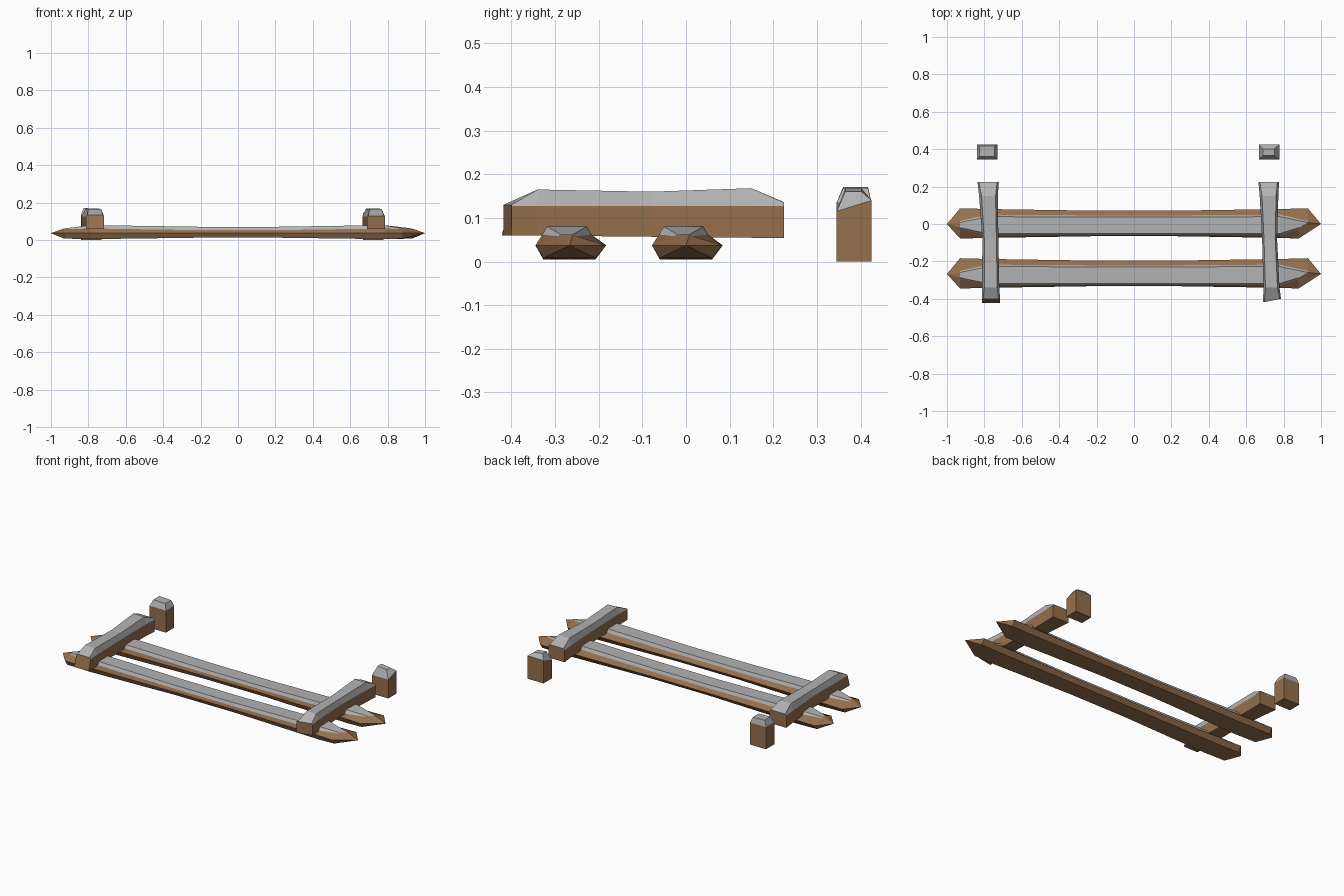
import bpy, bmesh
from mathutils import Vector

old = bpy.data.objects.get("Cube")
if old:
    bpy.data.objects.remove(old, do_unlink=True)


def make_material(name, rgb):
    mat = bpy.data.materials.new(name)
    mat.use_nodes = True
    mat.diffuse_color = (*rgb, 1)
    mat.node_tree.nodes["Principled BSDF"].inputs["Base Color"].default_value = (*rgb, 1)
    return mat


MATERIALS = [make_material("brown wood", (0.30, 0.16, 0.075)),
             make_material("grey snow", (0.45, 0.45, 0.45))]
WOOD, SNOW = range(2)


def loft(name, rings, colour, caps=(WOOD, WOOD)):
    """Skin closed rings of points; colour(ring, strip) picks each face's material."""
    bm = bmesh.new()
    loops = [[bm.verts.new(Vector(p)) for p in ring] for ring in rings]
    n = len(loops[0])
    for r in range(len(loops) - 1):
        a, b = loops[r], loops[r + 1]
        for s in range(n):
            t = (s + 1) % n
            face = bm.faces.new((a[s], a[t], b[t], b[s]))
            face.material_index = colour(r, s)
    for loop, cap in zip((loops[0], loops[-1]), caps):
        bm.faces.new(loop).material_index = cap
    bmesh.ops.remove_doubles(bm, verts=bm.verts[:], dist=0.0005)
    bmesh.ops.recalc_face_normals(bm, faces=bm.faces[:])
    mesh = bpy.data.meshes.new(name)
    bm.to_mesh(mesh)
    bm.free()
    for mat in MATERIALS:
        mesh.materials.append(mat)
    obj = bpy.data.objects.new(name, mesh)
    bpy.context.collection.objects.link(obj)
    return obj


# Fallen rails: eight-sided beams, waisted in the middle, pointed at both ends
def rail_ring(x, yc, bottom, mid, shoulder, top, zb, zs, zt, front_x=None):
    fx = x if front_x is None else front_x
    drift = -0.006
    half = [(bottom, zb, 0), (mid, 0.037, 0.003), (shoulder, zs, drift), (top, zt, drift)]
    back = [(x, yc + d + y, z) for y, z, d in half]
    front = [(fx, yc + d - y, z) for y, z, d in half]
    return back + front[::-1]


def rail(name, yc):
    end = (0.06, 0.081, 0.022, 0.014, 0.008, 0.058, 0.062)
    full = (0.06, 0.077, 0.056, 0.045, 0.005, 0.062, 0.08)
    waist = (0.052, 0.068, 0.052, 0.044, 0.013, 0.053, 0.071)
    tip = (0, 0, 0, 0, 0.037, 0.037, 0.037)
    rings = [[(-1, yc, 0.037)] * 8,
             rail_ring(-0.93, yc, *end),
             rail_ring(-0.78, yc, *full),
             rail_ring(-0.2, yc, *waist),
             rail_ring(0.2, yc, *waist),
             rail_ring(0.78, yc, *full),
             rail_ring(0.93, yc, *end, front_x=0.88),
             [(1, yc, 0.037)] * 8]
    last = len(rings) - 2

    def colour(r, s):
        return SNOW if s in (2, 3, 4) and 0 < r < last else WOOD

    # Point ends: build the tips as tiny rings that merge into one vertex
    return loft_pointed(name, rings, colour)


def loft_pointed(name, rings, colour):
    # Shrink the end rings instead of stacking identical points, so caps are valid
    for i, inner in ((0, 1), (-1, -2)):
        tip = Vector(rings[i][0])
        rings[i] = [tip.lerp(Vector(p), 0.002) for p in rings[inner]]
    return loft(name, rings, colour)


rail("back_rail", 0.0)
rail("front_rail", -0.267)


# Fallen posts lying across the rails, with a snow cap sloping down at each end
def lying_post(name, stations, front_skew, front_slant):
    rings = []
    for i, (y, xc, w, zt) in enumerate(stations):
        skew = front_skew if i == 0 else 0
        slant = front_slant if i == 0 else 0
        t = w * (0.75 if 0 < i < len(stations) - 1 else 0.85)
        zb = 0.06 - 0.01 * (y + 0.4)
        rings.append([(xc - w, y, zb), (xc + w, y + skew, zb),
                      (xc + w, y + skew + slant, 0.127), (xc + t, y + skew + slant, zt),
                      (xc - t, y + slant, zt), (xc - w, y + slant, 0.127)])
    return loft(name, rings, lambda r, s: SNOW if s in (2, 3, 4) else WOOD)


lying_post("right_lying_post", [(-0.422, -0.765, 0.049, 0.134), (-0.34, -0.766, 0.046, 0.165),
                                (-0.08, -0.768, 0.043, 0.16), (0.15, -0.778, 0.05, 0.168),
                                (0.225, -0.78, 0.057, 0.136)], 0, 0.02)
lying_post("left_lying_post", [(-0.418, 0.738, 0.048, 0.13), (-0.34, 0.735, 0.043, 0.165),
                               (-0.08, 0.725, 0.04, 0.16), (0.15, 0.722, 0.05, 0.168),
                               (0.225, 0.72, 0.055, 0.135)], 0.018, 0)


# Standing stumps with a tapered snow cap
def stump(name, xc, half_width, line_front, line_back, top):
    x0, x1, y0, y1 = xc - half_width, xc + half_width, 0.345, 0.425
    tx0, tx1, ty0, ty1, z_left, z_right = top

    def square(zf, zb):
        return [(x0, y0, zf), (x1, y0, zf), (x1, y1, zb), (x0, y1, zb)]

    rings = [square(0, 0), square(line_front, line_back),
             [(tx0, ty0, z_left), (tx1, ty0, z_right), (tx1, ty1, z_right), (tx0, ty1, z_left)]]
    return loft(name, rings, lambda r, s: SNOW if r else WOOD, caps=(WOOD, SNOW))


stump("right_stump", -0.785, 0.055, 0.135, 0.135, (-0.825, -0.745, 0.36, 0.417, 0.171, 0.168))
stump("left_stump", 0.722, 0.055, 0.115, 0.14, (0.69, 0.75, 0.365, 0.402, 0.168, 0.16))
